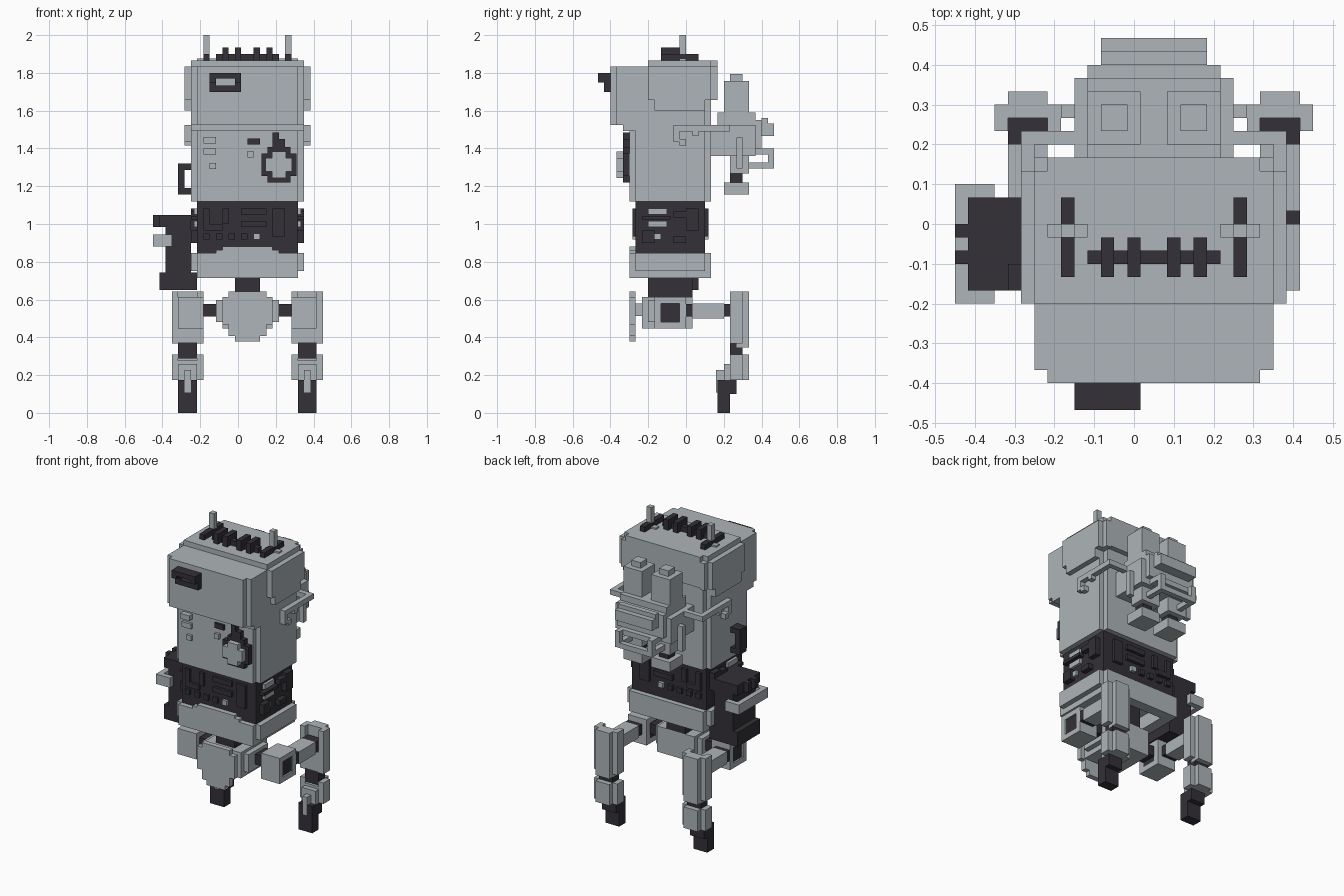
import bpy
import bmesh
from mathutils import Matrix, Vector

old_cube = bpy.data.objects.get("Cube")
if old_cube:
    bpy.data.objects.remove(old_cube, do_unlink=True)

UNIT = 1 / 30      # size of one grid cell
CENTRE_X = 0.05    # symmetry plane of the body


def make_material(name, colour):
    material = bpy.data.materials.new(name)
    material.use_nodes = True
    material.diffuse_color = colour
    material.node_tree.nodes["Principled BSDF"].inputs["Base Color"].default_value = colour
    return material


grey = make_material("light grey metal", (0.42, 0.46, 0.48, 1))
dark = make_material("dark metal", (0.033, 0.03, 0.038, 1))


def part(name, material, *boxes, mirror=False):
    """Join boxes given as x, y and z ranges in grid cells; mirror copies them across."""
    bm = bmesh.new()
    for x0, x1, y0, y1, z0, z1 in boxes:
        spans = [(x0, x1), (-x1, -x0)] if mirror else [(x0, x1)]
        for a, b in spans:
            middle = Vector(((a + b) / 2, (y0 + y1) / 2, (z0 + z1) / 2))
            size = (b - a, y1 - y0, z1 - z0)
            bmesh.ops.create_cube(bm, size=1, matrix=Matrix.Translation(middle) @ Matrix.Diagonal((*size, 1)))
    bmesh.ops.transform(bm, matrix=Matrix.Translation((CENTRE_X, 0, 0)) @ Matrix.Scale(UNIT, 4), verts=bm.verts)
    mesh = bpy.data.meshes.new(name)
    bm.to_mesh(mesh)
    bm.free()
    mesh.materials.append(material)
    obj = bpy.data.objects.new(name, mesh)
    bpy.context.collection.objects.link(obj)
    return obj


def round_disc(name, material, x, z, radius, y0, y1):
    """Stepped disc facing the front."""
    part(name, material,
         (x - radius, x + radius, y0, y1, z - radius + 1, z + radius - 1),
         (x - radius + 1, x + radius - 1, y0, y1, z - radius, z + radius))


# Torso and head
part("torso", grey, (-9, 9, -8, 3, 33.6, 55), (-8, 8, -9, 4, 33.6, 55))
part("head", grey, (-9, 9, -11, -6, 45.7, 55), (-8, 8, -12, -6, 45.7, 55),
     (-9, 9, -10, -6, 44.8, 45.8))
part("top_cap", grey, (-9, 9, -6, 4, 55, 56), (-8, 8, -6, 5, 50, 56))
part("side_plate", grey, (9, 10, -6, 4, 49.7, 55), (8, 9, 3, 5, 49.7, 55),
     (9, 10, -5, 3, 48, 50), mirror=True)

# Roof vents and antennas
part("roof_vent_rail", dark, (-5, 5, -3, -2, 56, 57))
part("roof_vent_fin", dark, (1, 2, -4, -1, 56, 58), (3, 4, -4, -1, 56, 58), mirror=True)
part("antenna_base", dark, (6, 7, -4, 2, 56, 57), mirror=True)
part("antenna", grey, (6, 7, -1, 0, 57, 60), mirror=True)
part("antenna_foot", grey, (7, 8, -1, 0, 56, 56.3), (5, 6, -1, 0, 56, 56.3), mirror=True)

# Head sensor with hood
part("sensor_hood", dark, (-6, -1, -14, -12, 53.1, 54), (-6, -1, -13, -12, 51, 52),
     (-6, -5, -13, -12, 51, 54), (-2, -1, -13, -12, 51, 54))
part("sensor_hood_side", dark, (-6, -5, -14, -12, 52.5, 54), (-2, -1, -14, -12, 52.5, 54))

# Chest lens and fittings
round_disc("lens_ring", dark, 5, 39.4, 2.8, -10, -9)
round_disc("lens", grey, 5, 39.4, 2.1, -11, -10)
part("lens_mast", dark, (4, 5, -10, -9, 41, 44.5), (5, 6, -10, -9, 41, 43.5))
part("chest_block", grey, (-7, -5, -10, -9, 42.8, 43.8), (-7, -5, -9.5, -9, 41, 42),
     (-6, -5, -9.5, -9, 38.7, 39.7), (0, 1, -9.5, -9, 40.6, 41.6))
part("chest_switch", dark, (0, 2, -9.4, -9, 42.6, 43.6))

# Waist with raised machinery
part("waist", dark, (-8, 8, -8, 3, 25, 33.6))
for side, y0, y1 in (("front", -8.5, -8), ("back", 3, 3.6)):
    part("waist_detail_" + side, dark,
         (-7, -6, y0, y1, 29, 32.5), (-6, -4, y0, y1, 29, 30), (-4, -3, y0, y1, 30, 32.5),
         (-1, 3, y0, y1, 31.5, 32.5), (-1, 3, y0, y1, 29.5, 30.5), (4, 6, y0, y1, 28, 32.5),
         (-7, -6, y0, y1, 27.5, 28.5), (-5, -4, y0, y1, 27.5, 28.5),
         (-3, -2, y0, y1, 27.5, 28.5), (-1, 0, y0, y1, 27.5, 28.5))
    part("waist_light_" + side, grey, (1, 2, y0, y1, 27.5, 28.5))
part("waist_detail_side", dark, (8, 9, -7, -5, 27, 29), (8, 9, 0, 2, 29, 32.5),
     (8, 9, -2, 0, 31, 32), (8, 9, -2, 0, 27, 28), (8, 9, -7, -2.5, 30.7, 31.3), mirror=True)
part("waist_vent", grey, (8, 8.5, -6, -3, 31.5, 32.5), (8, 8.5, -6, -3, 29.5, 30.5),
     (8, 8.5, -5, -4, 27.5, 28.5), mirror=True)

# Hollow base ring
part("base_side", grey, (7, 9, -8, 3, 22.5, 25.4), (6, 8, -8, 3, 21.4, 25.4), mirror=True)
part("base_end", grey, (-8, 8, -9, -7, 21.4, 25.4), (-8, 8, 2, 4, 21.4, 25.4),
     (-4, 4, -9, -8, 25.4, 26.4), (-5, 5, -9, -8, 25.4, 25.9))
part("base_floor", grey, (-8, 8, -8, 3, 24, 25))

# Right hip gun
part("gun_body", dark, (-13, -9, -5, 2, 20, 31.4), (-14, -9, -5, 2, 29.5, 31.4),
     (-14, -8, -5, 2, 19.5, 22.3), (-9, -8, -3, 0, 27, 29))
part("gun_ridge", dark, (-15, -13, -1, 0, 29.5, 31.4), (-15, -13, -3, -2, 29.5, 31.4))
part("gun_strap", grey, (-15, -14, -6, 3, 26.4, 28.3), (-15, -12, 2, 3, 26.4, 28.3),
     (-15, -12, -6, -5, 26.4, 28.3))
part("side_handle", dark, (-11, -10, -5, -3, 34.7, 39.6), (-11, -9, -5, -3, 34.7, 35.7),
     (-11, -9, -5, -3, 38.6, 39.6))

# Backpack with twin tanks
part("pack_body", grey, (-6, 6, 4, 11, 40.8, 45.7), (-5, 5, 5, 11, 45.7, 47.7),
     (-5, 5, 11, 12, 42, 46.5))
part("pack_rail", grey, (-4, 4, 12, 13, 44, 46.8), (-4, 4, 13, 14, 44, 46),
     (-4, 4, 13, 14, 38.8, 39.8), (-4, 4, 11, 13, 41, 42))
part("pack_rail_arm", grey, (3, 4, 10, 14, 38.8, 39.8), (3, 4, 13, 14, 38.8, 42), mirror=True)
part("tank", grey, (1, 5, 6, 10, 41, 52.7), (2, 4, 7, 9, 52.7, 53.8),
     (1, 5, 7, 10, 38, 41), mirror=True)
part("tank_neck", dark, (2, 4, 7, 9, 36.6, 38), mirror=True)
part("tank_foot", grey, (1, 5, 6, 10, 34.7, 36.6), mirror=True)
part("pack_side_pipe", grey, (9, 10, -2, 7, 44.7, 45.7), (9, 10, -2, -1, 43, 45),
     (9, 10, 1, 2, 44, 45), (6, 10, 6, 7, 44.7, 45.7), (6, 7, 8, 9, 38.8, 43.5),
     (5, 7, 8, 9, 42.7, 43.7), (9, 10, -1, 0, 42.5, 43.5), mirror=True)

# Pelvis
part("pelvis_neck", dark, (-2, 2, -6, 1, 18.4, 24))
part("pelvis", grey, (-4, 4, -7, 1, 13.4, 18.4), (-5, 5, -6, 0, 14.4, 17.9))
part("front_guard", grey, (-3, 3, -9, -8, 12.2, 19.3), (-4, 4, -9, -8, 14, 18.4),
     (-2, 2, -9, -8, 11.3, 13), (-2, 2, -8, -7, 15.4, 17.4))

# Legs
part("hip_joint", dark, (5, 7, -4, -1, 15.3, 17.3), (7, 10.7, -4, -1, 14.4, 17.4),
     (8, 11, 0, 1, 15.3, 17.3), (8, 11, 6, 8, 15.3, 17.3), mirror=True)
part("hip_pod", grey, (7, 11, -5, 0, 17.4, 18.4), (7, 11, -5, 0, 13.4, 14.4),
     (7, 11, -5, -4, 13.4, 18.4), (7, 11, -1, 0, 13.4, 18.4), mirror=True)
part("hip_arm", grey, (8, 11, 1, 6, 15, 17.4), mirror=True)
part("upper_leg", grey, (7, 8, 7, 9, 11, 19.3), (11, 12, 7, 9, 11, 19.3),
     (8, 11, 8, 10, 10.4, 19.3), (8, 11, 7, 8, 11.2, 15), mirror=True)
part("knee", dark, (8, 11, 7, 8, 8.6, 11.2), (8, 11, 8, 9, 8.6, 10.4), mirror=True)
part("lower_leg", grey, (7, 12, 7, 9, 5.2, 8.3), (8, 11, 9, 10, 5.2, 9.3),
     (7, 8, 7, 9, 8, 9.3), (11, 12, 7, 9, 8, 9.3), (8, 11, 6, 7, 5.2, 7.8), mirror=True)
part("foot", dark, (8, 11, 5, 8, 3, 5.2), (8, 11, 5, 7, 0, 3), mirror=True)
part("foot_strap", grey, (9, 10, 4.8, 6, 3.2, 6.8), mirror=True)
